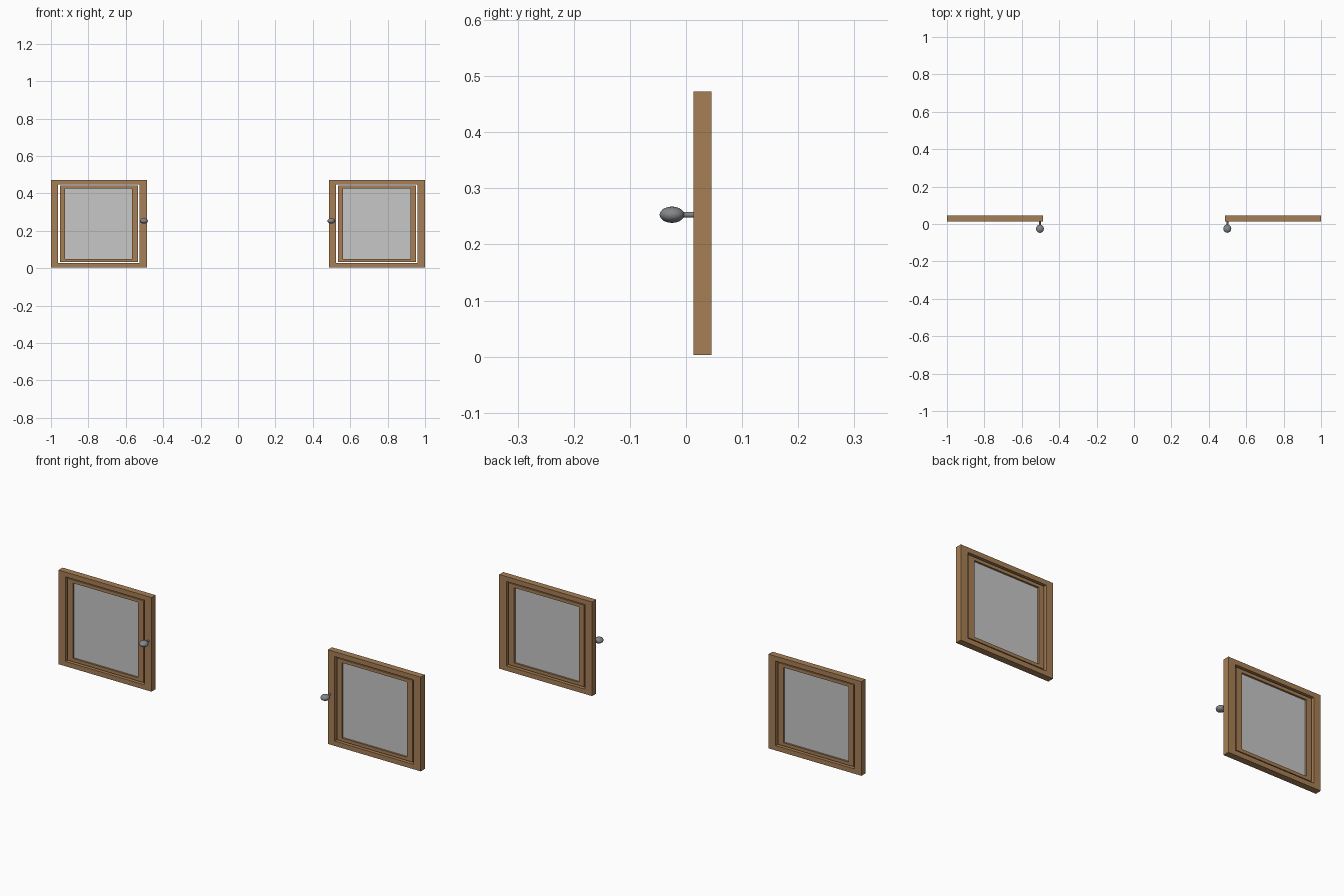
import bpy, bmesh, math
from mathutils import Matrix

if "Cube" in bpy.data.objects:
    bpy.data.objects.remove(bpy.data.objects["Cube"])


def material(name, rgb):
    m = bpy.data.materials.new(name)
    m.diffuse_color = (*rgb, 1)
    m.use_nodes = True
    m.node_tree.nodes["Principled BSDF"].inputs["Base Color"].default_value = m.diffuse_color
    return m


wood = material("brown wood", (0.38, 0.21, 0.09))
glass = material("pale grey glass", (0.57, 0.57, 0.57))
metal = material("grey metal", (0.23, 0.24, 0.25))


def finish(bm, name, mat, smooth=False):
    me = bpy.data.meshes.new(name)
    bmesh.ops.recalc_face_normals(bm, faces=bm.faces)
    for f in bm.faces:
        f.smooth = smooth
    bm.to_mesh(me)
    bm.free()
    me.materials.append(mat)
    ob = bpy.data.objects.new(name, me)
    bpy.context.collection.objects.link(ob)
    return ob


def ring_frame(name, outer, inner, y0, y1):
    """Mitred rectangular frame; outer/inner are (x0, x1, z0, z1)."""
    bm = bmesh.new()
    loops = []
    for (x0, x1, z0, z1), y in ((outer, y0), (inner, y0), (inner, y1), (outer, y1)):
        loops.append([bm.verts.new((x, y, z)) for x, z in
                      ((x0, z0), (x1, z0), (x1, z1), (x0, z1))])
    for k in range(4):
        a, b = loops[k], loops[(k + 1) % 4]
        for i in range(4):
            j = (i + 1) % 4
            bm.faces.new((a[i], a[j], b[j], b[i]))
    return finish(bm, name, wood)


def box(name, x0, x1, y0, y1, z0, z1, mat):
    bm = bmesh.new()
    m = Matrix.Translation(((x0 + x1) / 2, (y0 + y1) / 2, (z0 + z1) / 2)) @ \
        Matrix.Diagonal((x1 - x0, y1 - y0, z1 - z0, 1))
    bmesh.ops.create_cube(bm, size=1, matrix=m)
    return finish(bm, name, mat)


def knob(name, x, z):
    # egg-shaped grip lying along y
    bm = bmesh.new()
    m = Matrix.Translation((x, -0.025, z)) @ Matrix.Diagonal((0.021, 0.022, 0.0145, 1)) @ \
        Matrix.Rotation(math.pi / 2, 4, 'X')
    bmesh.ops.create_uvsphere(bm, u_segments=24, v_segments=14, radius=1, matrix=m)
    finish(bm, name + "_grip", metal, True)
    # short stem into the frame
    bm = bmesh.new()
    m = Matrix.Translation((x, 0.005, z)) @ Matrix.Rotation(math.pi / 2, 4, 'X')
    bmesh.ops.create_cone(bm, cap_ends=True, segments=16, radius1=0.005,
                          radius2=0.005, depth=0.024, matrix=m)
    ob = finish(bm, name + "_stem", metal)
    for p in ob.data.polygons:
        p.use_smooth = len(p.vertices) == 4


# two identical casements, with knobs on the facing edges
for side, x, kx in (("left", -1.0, -0.503), ("right", 0.487, 0.499)):
    ring_frame(side + "_outer_frame", (x, x + 0.513, 0.003, 0.473),
               (x + 0.038, x + 0.474, 0.027, 0.449), 0.013, 0.045)
    ring_frame(side + "_inner_frame", (x + 0.047, x + 0.465, 0.034, 0.442),
               (x + 0.075, x + 0.434, 0.050, 0.426), 0.018, 0.040)
    box(side + "_pane", x + 0.070, x + 0.439, 0.027, 0.031, 0.045, 0.431, glass)
    knob(side + "_knob", kx, 0.253)
